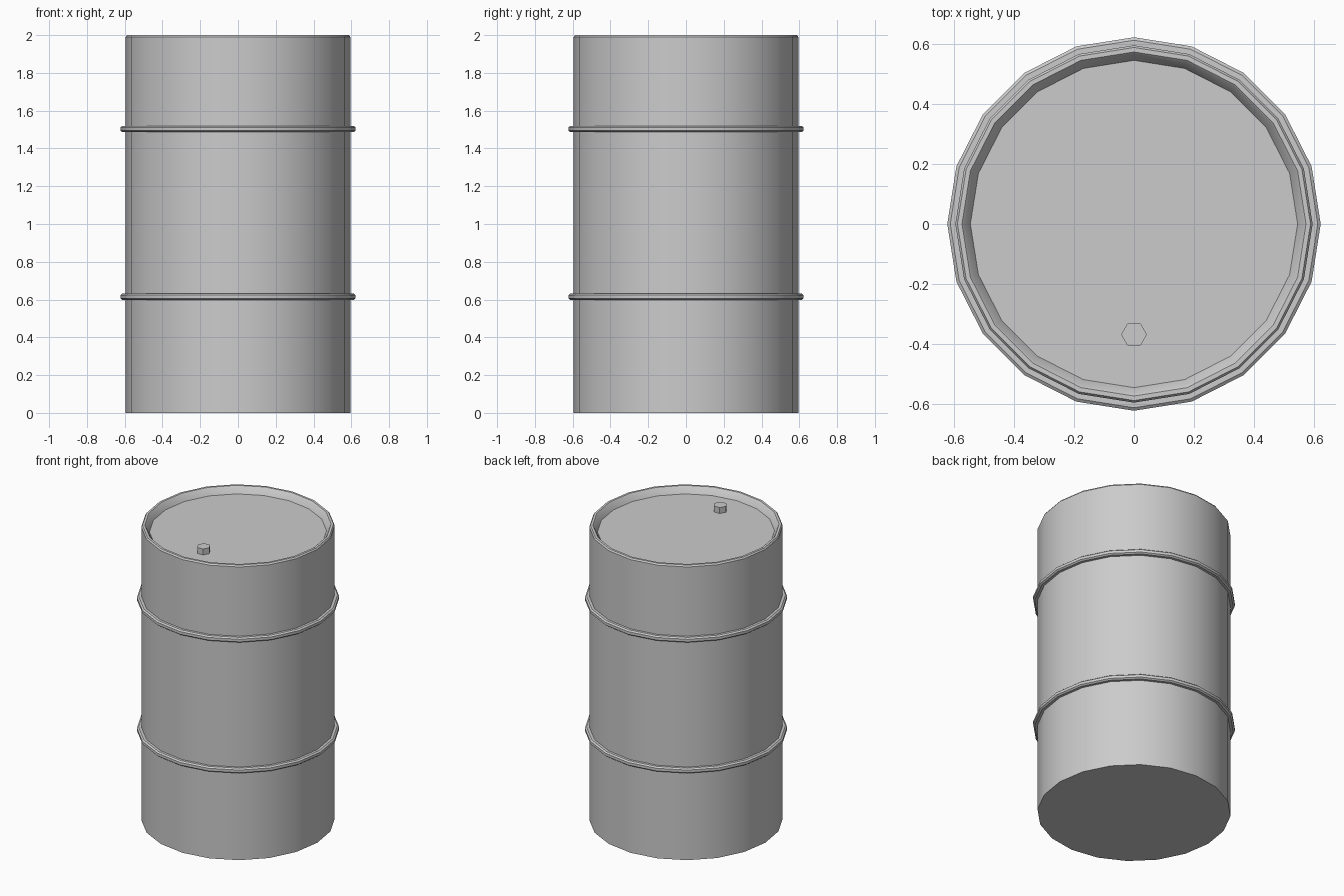
import bpy, bmesh
from math import cos, sin, tau, radians

if "Cube" in bpy.data.objects:
    bpy.data.objects.remove(bpy.data.objects["Cube"])


def lathe(name, profile, sides, closed=False, center=(0, 0, 0)):
    """Revolve (radius, z) points; open profiles get flat end caps."""
    bm = bmesh.new()
    rings = [[bm.verts.new((r * cos(tau * i / sides), r * sin(tau * i / sides), z))
              for i in range(sides)] for r, z in profile]
    pairs = list(zip(rings, rings[1:]))
    if closed:
        pairs.append((rings[-1], rings[0]))
    else:
        bm.faces.new(rings[0][::-1])
        bm.faces.new(rings[-1])
    for a, b in pairs:
        for i in range(sides):
            j = (i + 1) % sides
            bm.faces.new((a[i], a[j], b[j], b[i]))
    bmesh.ops.recalc_face_normals(bm, faces=bm.faces)
    mesh = bpy.data.meshes.new(name)
    bm.to_mesh(mesh)
    bm.free()
    ob = bpy.data.objects.new(name, mesh)
    ob.location = center
    bpy.context.collection.objects.link(ob)
    bpy.ops.object.select_all(action='DESELECT')
    ob.select_set(True)
    bpy.context.view_layer.objects.active = ob
    bpy.ops.object.shade_smooth_by_angle(angle=radians(30))
    return ob


SIDES = 20
LID_Z = 1.955

# Drum shell with chamfered rim and recessed lid
lathe("drum_body", [(0.595, 0), (0.595, 1.99), (0.588, 2.0), (0.573, 2.0),
                    (0.565, 1.992), (0.545, LID_Z)], SIDES)

# Two rolling hoops with chamfered edges
for label, z in (("lower_hoop", 0.615), ("upper_hoop", 1.503)):
    lathe(label, [(0.585, -0.017), (0.612, -0.017), (0.622, -0.009),
                  (0.622, 0.009), (0.612, 0.017), (0.585, 0.017)],
          SIDES, closed=True, center=(0, 0, z))

# Hexagonal filler plug on the lid
lathe("filler_plug", [(0.043, -0.005), (0.043, 0.04)], 6, center=(0, -0.368, LID_Z))
